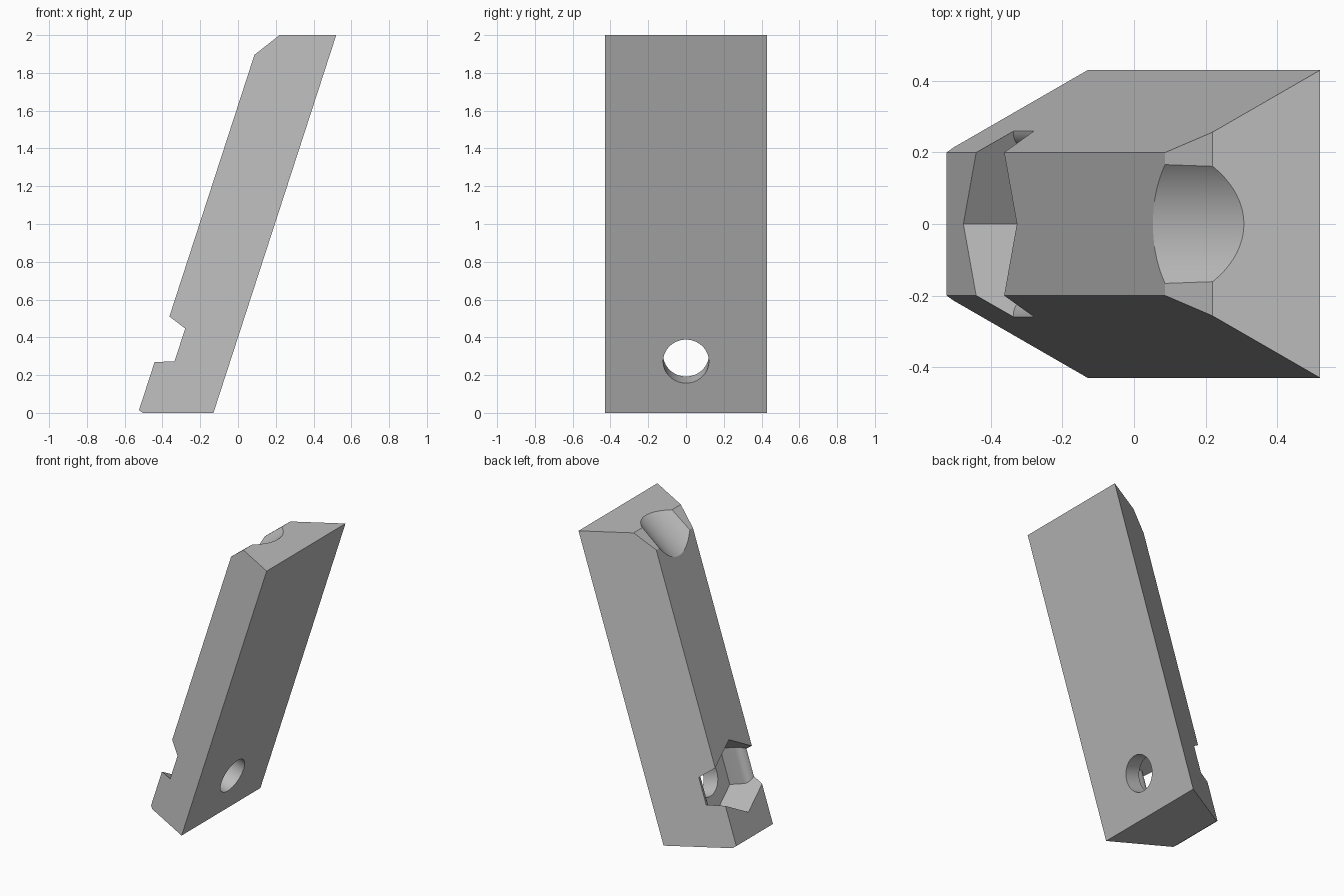
import bpy, bmesh, math
from mathutils import Vector, Matrix

if "Cube" in bpy.data.objects:
    bpy.data.objects.remove(bpy.data.objects["Cube"])

# Frame of the leaning bar: UP runs along it, IN goes from the narrow to the wide face
UP = Vector((0.325, 0, 1)).normalized()
IN = Vector((UP.z, 0, -UP.x))
SIDE = Vector((0, 1, 0))
NARROW_X, WIDE_X = -0.529, -0.13
POCKET_Z = 0.39
POCKET = Vector((NARROW_X + 0.325 * POCKET_Z, 0, POCKET_Z))

grey = bpy.data.materials.new("plain_grey")
grey.use_nodes = True
grey.diffuse_color = (0.5, 0.5, 0.5, 1)
grey.node_tree.nodes["Principled BSDF"].inputs["Base Color"].default_value = (0.5, 0.5, 0.5, 1)


def make_object(name, bm):
    bmesh.ops.recalc_face_normals(bm, faces=bm.faces[:])
    mesh = bpy.data.meshes.new(name)
    bm.to_mesh(mesh)
    bm.free()
    ob = bpy.data.objects.new(name, mesh)
    bpy.context.collection.objects.link(ob)
    return ob


def prism(name, points, origin, a, b, sweep, start, end):
    """Extrude a 2D outline, drawn along a and b, along the sweep direction."""
    bm = bmesh.new()
    face = bm.faces.new([bm.verts.new(origin + a * p + b * q + sweep * start) for p, q in points])
    moved = bmesh.ops.extrude_face_region(bm, geom=[face])["geom"]
    bmesh.ops.translate(bm, vec=sweep * (end - start),
                        verts=[v for v in moved if isinstance(v, bmesh.types.BMVert)])
    return make_object(name, bm)


def boolean(ob, cutter, operation):
    mod = ob.modifiers.new("cut", "BOOLEAN")
    mod.operation, mod.object, mod.solver = operation, cutter, "EXACT"
    bpy.context.view_layer.objects.active = ob
    bpy.ops.object.modifier_apply(modifier=mod.name)
    bpy.data.objects.remove(cutter)


def circle(radius, count):
    return [(radius * math.cos(2 * math.pi * i / count),
             radius * math.sin(2 * math.pi * i / count)) for i in range(count)]


# Bar: tapered section swept along the lean, trimmed flat at both ends
X = Vector((1, 0, 0))
bar = prism("leaning_bar", [(NARROW_X, -0.2), (WIDE_X, -0.43), (WIDE_X, 0.43), (NARROW_X, 0.2)],
            Vector(), X, SIDE, UP, -1, 3)
bm = bmesh.new()
bm.from_mesh(bar.data)
trims = [((0, 0, 0), (0, 0, -1)), ((0, 0, 2), (0, 0, 1)),
         ((0.22, 0, 2), (-0.11, 0, 0.14)), ((-0.505, 0, 0), (-0.015, 0, -0.02))]
for point, normal in trims:
    cut = bmesh.ops.bisect_plane(bm, geom=bm.verts[:] + bm.edges[:] + bm.faces[:],
                                 plane_co=point, plane_no=normal, clear_outer=True)
    rim = [e for e in cut["geom_cut"] if isinstance(e, bmesh.types.BMEdge)]
    bmesh.ops.contextual_create(bm, geom=rim)
bmesh.ops.recalc_face_normals(bm, faces=bm.faces[:])
bm.to_mesh(bar.data)
bm.free()

# Nut pocket: pointed outline limited by straight side walls with rounded lips
DEPTH, LIP, WALL, ROUND = 0.265, 0.099, 0.21, 0.052
half = [(0.35, -0.2), (0.35, LIP)]
for i in range(9):
    t = math.pi / 2 * i / 8
    half.append((WALL + ROUND * (1 - math.sin(t)), LIP + ROUND * (1 - math.cos(t))))
half.append((WALL, DEPTH))
outline = half + [(-y, d) for y, d in reversed(half)]
tip = 0.242
pocket = prism("nut_pocket", [(tip * math.sqrt(3), 0), (0, tip), (-tip * math.sqrt(3), 0), (0, -tip)],
               POCKET, SIDE, UP, IN, -0.3, 0.4)
walls = prism("pocket_walls", outline, POCKET, SIDE, IN, UP, -0.5, 0.5)
boolean(pocket, walls, "INTERSECT")
boolean(bar, pocket, "DIFFERENCE")

# Bolt hole through the wide face
hole = prism("bolt_hole", circle(0.121, 64), POCKET, SIDE, UP, IN, 0.2, 0.7)
boolean(bar, hole, "DIFFERENCE")

# Round groove across the top bevel
angle = math.radians(39.5)
along = Vector((math.cos(angle), 0, math.sin(angle)))
above = Vector((-along.z, 0, along.x))
RADIUS = 0.262
groove = prism("top_groove", circle(RADIUS, 96), Vector((0.18, 0, 1.895)) + above * RADIUS,
               SIDE, above, along, -0.8, 0.8)
boolean(bar, groove, "DIFFERENCE")

# Finish: one colour, rounded parts smooth
bar.data.materials.clear()
bar.data.materials.append(grey)
for poly in bar.data.polygons:
    poly.material_index = 0
bpy.ops.object.select_all(action="DESELECT")
bar.select_set(True)
bpy.context.view_layer.objects.active = bar
bpy.ops.object.shade_smooth_by_angle(angle=math.radians(20))
